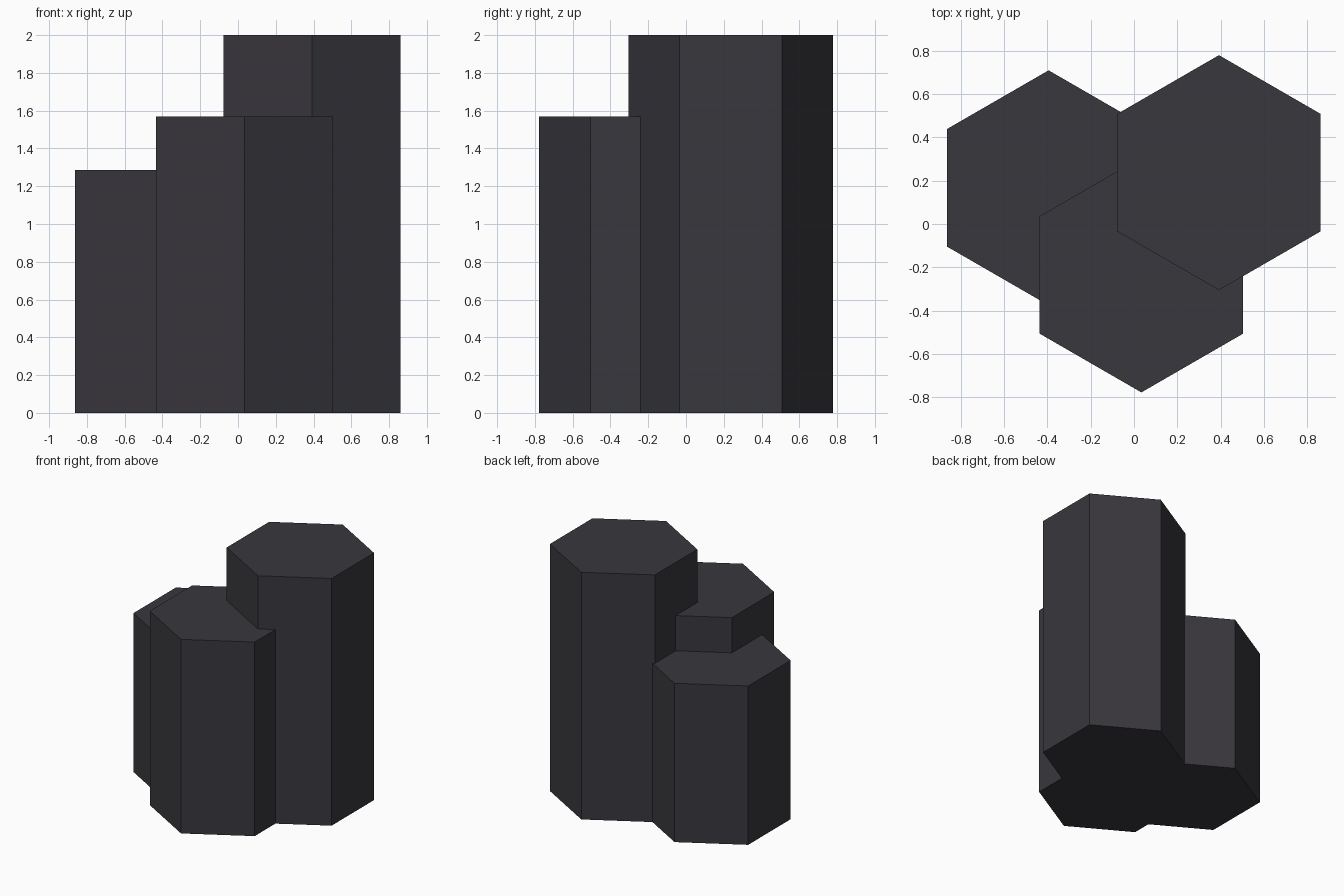
import bpy, math

if "Cube" in bpy.data.objects:
    bpy.data.objects.remove(bpy.data.objects["Cube"])

# Dark stone colour shared by all columns
stone = bpy.data.materials.new("dark_basalt")
stone.diffuse_color = (0.040, 0.038, 0.046, 1)
stone.use_nodes = True
stone.node_tree.nodes["Principled BSDF"].inputs["Base Color"].default_value = stone.diffuse_color

RADIUS = 0.542


def column(name, x, y, height):
    """Upright hexagonal prism with corners pointing along y, base on z = 0."""
    bpy.ops.mesh.primitive_cylinder_add(
        vertices=6, radius=RADIUS, depth=height, location=(x, y, height / 2))
    obj = bpy.context.object
    obj.name = name
    obj.data.materials.append(stone)
    return obj


# Three overlapping columns of stepped height
column("tall_column", 0.392, 0.237, 2.0)
column("middle_column", 0.034, -0.235, 1.57)
column("short_column", -0.394, 0.167, 1.285)
